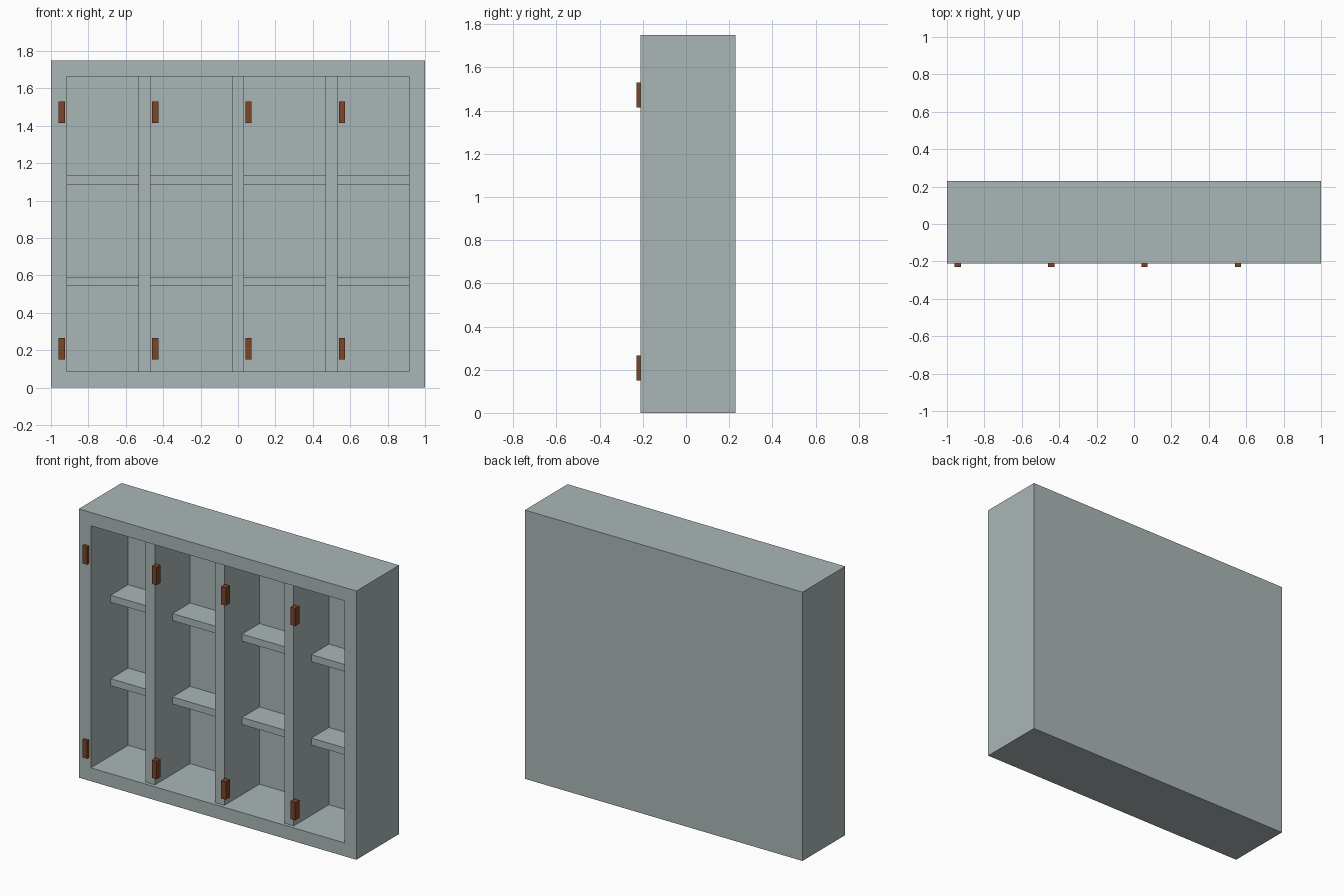
import bpy, bmesh
from mathutils import Vector

if "Cube" in bpy.data.objects:
    bpy.data.objects.remove(bpy.data.objects["Cube"])

FRONT, BACK, TOP, WALL = -0.21, 0.23, 1.75, 0.087
INNER_BACK = 0.174
DIVIDER_FRONT = -0.188
INNER_X = 1 - WALL
DIVIDER_HALF = 0.033


def material(name, rgb):
    mat = bpy.data.materials.new(name)
    mat.diffuse_color = (*rgb, 1)
    mat.use_nodes = True
    mat.node_tree.nodes["Principled BSDF"].inputs["Base Color"].default_value = mat.diffuse_color
    return mat


def box(name, lo, hi, mat, edit=None):
    bm = bmesh.new()
    bmesh.ops.create_cube(bm, size=1)
    lo, hi = Vector(lo), Vector(hi)
    for v in bm.verts:
        v.co = (lo + hi) / 2 + v.co * (hi - lo)
    if edit:
        edit(bm)
    mesh = bpy.data.meshes.new(name)
    bm.to_mesh(mesh)
    bm.free()
    mesh.materials.append(mat)
    obj = bpy.data.objects.new(name, mesh)
    bpy.context.collection.objects.link(obj)
    return obj


def hollow_front(bm):
    bm.normal_update()
    face = next(f for f in bm.faces if f.normal.y < -0.9)
    bmesh.ops.inset_individual(bm, faces=[face], thickness=WALL, use_even_offset=True)
    ext = bmesh.ops.extrude_discrete_faces(bm, faces=[face])["faces"][0]
    for v in ext.verts:
        v.co.y = INNER_BACK
    bmesh.ops.recalc_face_normals(bm, faces=bm.faces)


grey = material("painted_grey", (0.41, 0.47, 0.47))
brown = material("hinge_brown", (0.20, 0.058, 0.02))

# Open-fronted cabinet body
box("cabinet_body", (-1, FRONT, 0), (1, BACK, TOP), grey, hollow_front)

# Upright dividers, slightly recessed behind the frame
dividers = (-0.5, 0, 0.5)
for x in dividers:
    box("divider", (x - DIVIDER_HALF, DIVIDER_FRONT, WALL),
        (x + DIVIDER_HALF, INNER_BACK, TOP - WALL), grey)

# Two half-depth shelves in every bay
lefts = [-INNER_X] + [x + DIVIDER_HALF for x in dividers]
rights = [x - DIVIDER_HALF for x in dividers] + [INNER_X]
for left, right in zip(lefts, rights):
    for z in (0.567, 1.11):
        box("shelf", (left, -0.006, z - 0.023), (right, INNER_BACK, z + 0.023), grey)

# Door hinges, one upper and one lower per bay
for x in (-0.943, -0.443, 0.056, 0.556):
    for z in (0.208, 1.472):
        box("hinge", (x - 0.017, -0.23, z - 0.058),
            (x + 0.017, DIVIDER_FRONT, z + 0.058), brown)
